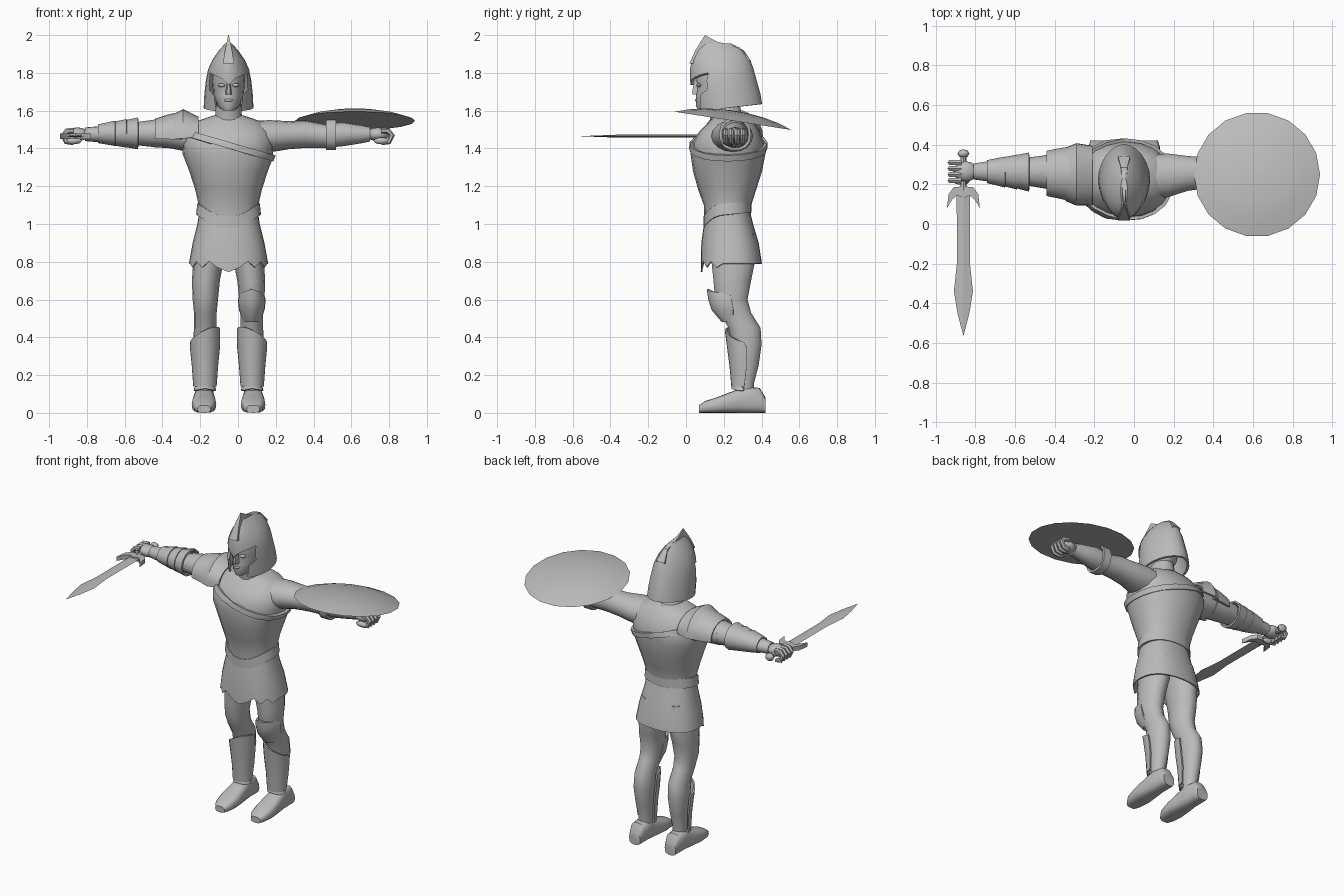
import bpy, bmesh, math
from mathutils import Vector, Matrix

if "Cube" in bpy.data.objects:
    bpy.data.objects.remove(bpy.data.objects["Cube"])

CX = -0.05  # body centre line
STEEL = bpy.data.materials.new("plain_grey")
STEEL.diffuse_color = (0.5, 0.5, 0.5, 1)
STEEL.use_nodes = True
STEEL.node_tree.nodes["Principled BSDF"].inputs["Base Color"].default_value = STEEL.diffuse_color


def finish(name, bm, thick=0, angle=38):
    bmesh.ops.recalc_face_normals(bm, faces=bm.faces)
    me = bpy.data.meshes.new(name)
    bm.to_mesh(me)
    bm.free()
    ob = bpy.data.objects.new(name, me)
    bpy.context.collection.objects.link(ob)
    me.materials.append(STEEL)
    bpy.ops.object.select_all(action='DESELECT')
    ob.select_set(True)
    bpy.context.view_layer.objects.active = ob
    if thick:
        m = ob.modifiers.new("thickness", 'SOLIDIFY')
        m.thickness, m.offset = thick, -1
        bpy.ops.object.modifier_apply(modifier=m.name)
    if angle:
        bpy.ops.object.shade_smooth_by_angle(angle=math.radians(angle))
    return ob


def loft(axis, rings, n=16, e=1.0, arc=None, shift=None, cap=True, grow=0):
    """Skin rings (t, centre a, radius a, centre b, radius b) along an axis."""
    bm = bmesh.new()
    a0, a1 = arc or (0, 360)
    rows = []
    for k, (t, ca, ra, cb, rb) in enumerate(rings):
        row = []
        for i in range(n + (1 if arc else 0)):
            g = math.radians(a0 + (a1 - a0) * i / n)
            c, s = math.cos(g), math.sin(g)
            a = ca + (ra + grow) * math.copysign(abs(c) ** e, c)
            b = cb + (rb + grow) * math.copysign(abs(s) ** e, s)
            u = t + (shift(k, i, c, s) if shift else 0)
            row.append(bm.verts.new({'Z': (a, b, u), 'X': (u, a, b), 'Y': (a, u, b)}[axis]))
        rows.append(row)
    for p, q in zip(rows, rows[1:]):
        for i in range(len(p) - (1 if arc else 0)):
            j = (i + 1) % len(p)
            bm.faces.new((p[i], p[j], q[j], q[i]))
    if cap and not arc:
        bm.faces.new(rows[0])
        bm.faces.new(rows[-1])
    return bm


def prism(pts, axis, lo, hi):
    """Extrude an outline along an axis."""
    put = {'X': lambda p, d: (d, p[0], p[1]), 'Y': lambda p, d: (p[0], d, p[1]),
           'Z': lambda p, d: (p[0], p[1], d)}[axis]
    bm = bmesh.new()
    f = bm.faces.new([bm.verts.new(put(p, lo)) for p in pts])
    r = bmesh.ops.extrude_face_region(bm, geom=[f])
    d = Vector(put((0, 0), hi - lo))
    bmesh.ops.translate(bm, vec=d, verts=[v for v in r['geom'] if isinstance(v, bmesh.types.BMVert)])
    return bm


def ball(name, loc, size, seg=12):
    bm = bmesh.new()
    bmesh.ops.create_uvsphere(bm, u_segments=seg, v_segments=8, radius=1,
                              matrix=Matrix.Translation(loc) @ Matrix.Diagonal((*size, 1)))
    return finish(name, bm)


def cut(bm, point, normal):
    """Remove everything on the normal side of a plane."""
    bmesh.ops.bisect_plane(bm, geom=bm.verts[:] + bm.edges[:] + bm.faces[:],
                           plane_co=point, plane_no=normal, clear_outer=True)


# Torso, neck and slanted breastplate with its rim
TORSO = [(1.02, CX, .15, .22, .115), (1.10, CX, .15, .22, .118), (1.18, CX, .168, .218, .145),
         (1.28, CX, .20, .22, .175), (1.37, CX, .235, .222, .19), (1.43, CX, .24, .225, .19),
         (1.49, CX, .23, .23, .16), (1.54, CX, .18, .24, .12), (1.575, CX, .08, .235, .085)]
finish("torso", loft('Z', TORSO, 20, .9))
finish("neck", loft('Z', [(1.53, CX, .095, .23, .10), (1.58, CX, .07, .21, .085), (1.68, CX, .065, .19, .085)]))
plate = loft('Z', TORSO, 20, .9, cap=False, grow=.008)
cut(plate, (CX, 0, 1.425), (.29, 0, 1))
finish("breastplate", plate, .008)
rim = loft('Z', TORSO, 20, .9, cap=False, grow=.017)
cut(rim, (CX, 0, 1.435), (.29, 0, 1))
cut(rim, (CX, 0, 1.40), (-.29, 0, -1))
finish("breastplate_rim", rim, .016)

# Belt dipping to a point at the front
dip = lambda k, i, c, s: -.06 * max(0, -s) ** 3 + .012 * s
finish("belt", loft('Z', [(1.05, CX, .172, .22, .128), (1.11, CX, .165, .22, .128)],
                    24, .9, shift=dip, cap=False), .02)


# Skirt with a ragged front hem
def hem(k, i, c, s):
    if k < 3 or s > -.3:
        return 0
    return -.045 if s < -.99 else (.012 if i % 2 else -.02)


finish("skirt", loft('Z', [(1.07, CX, .155, .22, .118), (1.0, CX, .165, .225, .13), (.90, CX, .19, .233, .152),
                           (.79, CX, .21, .24, .162)], 28, .85, shift=hem, cap=False), .008)

# Legs, feet and shin guards, mirrored about the centre line
LEG = [(.95, .085, .08, .24, .12), (.80, .107, .08, .25, .118), (.70, .12, .074, .245, .102),
       (.60, .123, .067, .24, .088), (.53, .123, .06, .262, .085), (.45, .123, .06, .31, .087),
       (.36, .125, .063, .322, .08), (.25, .125, .052, .32, .066), (.16, .125, .044, .31, .052),
       (.07, .125, .044, .31, .05)]
FOOT = [(.068, .034, .04), (.10, .054, .062), (.17, .065, .085), (.24, .06, .112),
        (.31, .052, .14), (.39, .05, .132), (.422, .04, .08)]
SHIN = [(.14, .125, .052, .305, .055), (.25, .125, .06, .315, .075), (.35, .125, .07, .312, .085),
        (.41, .124, .069, .30, .085)]
for s, side in ((-1, "right"), (1, "left")):
    move = lambda rings: [(z, CX + s * o, r, y, q) for z, o, r, y, q in rings]
    finish(side + "_leg", loft('Z', move(LEG), 14))
    finish(side + "_foot", loft('Y', [(y, CX + s * .13, r, h / 2, h / 2) for y, r, h in FOOT], 16, .7))
    peak = lambda k, i, c, sn: (-.035 * s * c + .03 * max(0, -sn)) if k == 3 else 0
    finish(side + "_shin_guard", loft('Z', move(SHIN), 12, arc=(175, 365), shift=peak), .01)
    ankle = [(.13, CX + s * .125, .06, .305, .065), (.15, CX + s * .125, .055, .305, .06)]
    finish(side + "_ankle_band", loft('Z', ankle, 10, arc=(180, 360),
                                      shift=lambda k, i, c, sn: -.012 * abs(c)), .012)
KX = CX + .123
finish("knee_guard", loft('Z', [(.48, KX, .045, .25, .06), (.545, KX, .068, .25, .115), (.60, KX, .074, .24, .122),
                                (.655, KX, .062, .23, .12)], 10, arc=(180, 360),
                          shift=lambda k, i, c, s: -.02 * abs(c) if k == 3 else 0), .015)

# Arms stretched out sideways
finish("left_arm", loft('X', [(.06, .24, .11, 1.46, .085), (.17, .245, .11, 1.465, .085), (.27, .255, .088, 1.47, .074),
                              (.36, .258, .078, 1.475, .072), (.46, .26, .064, 1.465, .062),
                              (.55, .26, .07, 1.475, .064), (.64, .26, .05, 1.475, .05), (.70, .26, .04, 1.475, .038)]))
finish("right_arm", loft('X', [(-.16, .24, .11, 1.46, .085), (-.28, .245, .11, 1.465, .08),
                               (-.38, .255, .085, 1.475, .07), (-.52, .26, .065, 1.475, .06),
                               (-.62, .26, .07, 1.475, .06), (-.74, .265, .05, 1.475, .042),
                               (-.81, .265, .04, 1.475, .036)]))


# Hands: palm, four curled fingers and a thumb
def hand(side, x0, d, y0):
    ball(side + "_palm", (x0 + d * .05, y0, 1.475), (.062, .052, .036))
    for i in range(4):
        y = y0 - .045 + .03 * i
        path = [(.07, 1.495), (.105, 1.492), (.125, 1.47), (.11, 1.437), (.075, 1.432)]
        bm = bmesh.new()
        rows = []
        for k, (u, z) in enumerate(path):
            g = math.radians((90, 60, 0, -60, -100)[k])
            rows.append([bm.verts.new((x0 + d * (u + .015 * math.cos(t) * math.cos(g)),
                                       y + .014 * math.sin(t), z + .015 * math.cos(t) * math.sin(g)))
                         for t in [j * math.tau / 6 for j in range(6)]])
        for p, q in zip(rows, rows[1:]):
            for j in range(6):
                bm.faces.new((p[j], p[j - 1], q[j - 1], q[j]))
        bm.faces.new(rows[0])
        bm.faces.new(rows[-1])
        finish(f"{side}_finger_{i + 1}", bm, angle=50)
    ball(side + "_thumb", (x0 + d * .07, y0 - .05, 1.44), (.042, .018, .018), 8)


hand("left", .69, 1, .255)
hand("right", -.80, -1, .265)

# Overlapping arm guards, each flared at the end nearest the shoulder
for i, (x0, x1, r0, r1) in enumerate([(-.36, -.46, .092, .082), (-.44, -.53, .085, .072), (-.53, -.61, .098, .08),
                                      (-.59, -.67, .088, .07), (-.65, -.74, .078, .058)]):
    finish(f"arm_guard_{i + 1}", loft('X', [(x0, .262, r0, 1.48, r0 * .86), (x1, .264, r1, 1.478, r1 * .86)],
                                      12, cap=False), .012)

# Layered shoulder guard
for i, (rings, arc) in enumerate([
        ([(-.44, .255, .115, 1.465, .092), (-.37, .255, .13, 1.465, .115), (-.30, .25, .14, 1.465, .13)], (-8, 188)),
        ([(-.345, .25, .135, 1.46, .12), (-.29, .25, .158, 1.465, .143), (-.21, .245, .15, 1.47, .098)], (-5, 185))]):
    finish(f"shoulder_guard_{i + 1}", loft('X', rings, 12, arc=arc), .014, 25)

# Head, face and open helmet
finish("head", loft('Z', [(1.60, CX, .03, .10, .035), (1.625, CX, .058, .145, .092), (1.68, CX, .08, .18, .128),
                          (1.74, CX, .086, .19, .13), (1.765, CX, .088, .19, .14), (1.82, CX, .08, .19, .125)]))
nose = loft('Z', [(1.685, CX, .018, .06, .028), (1.70, CX, .016, .058, .03), (1.76, CX, .008, .062, .02)], 6)
finish("nose", nose)
ball("lips", (CX, .062, 1.655), (.026, .014, .009), 8)
for s in (-1, 1):
    ball("eye", (CX + s * .037, .068, 1.735), (.02, .012, .01), 8)
shell = [(1.615, CX, .132, .225, .178), (1.69, CX, .128, .212, .182), (1.76, CX, .12, .198, .176),
         (1.82, CX, .108, .19, .168), (1.87, CX, .085, .185, .155), (1.92, CX, .05, .18, .125),
         (1.955, CX, .018, .165, .075)]
bm = loft('Z', shell, 24, 1.08, cap=False, shift=lambda k, i, c, s: .02 * s if k == 0 else 0)
bm.verts.ensure_lookup_table()
bm.faces.new(bm.verts[-24:])
helmet = finish("helmet", bm, .014, 0)
outline = [(-.098, 1.80), (-.03, 1.765), (0, 1.735), (.03, 1.765), (.098, 1.80), (.102, 1.71),
           (.075, 1.68), (.06, 1.55), (-.06, 1.55), (-.075, 1.68), (-.102, 1.71)]
cutter = finish("face_cutter", prism([(CX + x, z) for x, z in outline], 'Y', -.1, .16), angle=0)
cutter.hide_render = True
bpy.context.view_layer.objects.active = helmet
helmet.select_set(True)
m = helmet.modifiers.new("face_opening", 'BOOLEAN')
m.object, m.operation, m.solver = cutter, 'DIFFERENCE', 'EXACT'
bpy.ops.object.modifier_apply(modifier=m.name)
bpy.data.objects.remove(cutter)
bpy.ops.object.shade_smooth_by_angle(angle=math.radians(35))
bm = prism([(.018, 1.85), (.05, 1.92), (.10, 2.0), (.165, 1.965), (.285, 1.935), (.34, 1.87),
            (.315, 1.84), (.2, 1.85)], 'X', CX - .03, CX + .03)
for v in bm.verts:  # taper the crest to a sharp ridge
    v.co.x = CX + (v.co.x - CX) * min(1, max(.06, (2.0 - v.co.z) / .13))
finish("helmet_crest", bm, angle=30)

# Domed round shield, tilted forward, with its forearm strap
R = .318
bm = loft('Z', [(-.004, 0, R, 0, R), (.022, 0, R * .75, 0, R * .75), (.038, 0, R * .5, 0, R * .5),
                (.047, 0, R * .25, 0, R * .25), (.05, 0, .01, 0, .01)], 18)
bm.transform(Matrix.Translation((.62, .25, 1.55)) @ Matrix.Rotation(-.155, 4, 'X'))
finish("shield", bm, angle=30)
finish("shield_strap", loft('X', [(.465, .26, .085, 1.475, .085), (.52, .26, .085, 1.475, .085)],
                            14, .85, cap=False), .014)

# Sword: leaf blade, curved guard, grip and pommel
SX, SZ = -.86, 1.465
half = [(.034, .18), (.033, -.20), (.048, -.34), (.03, -.45)]
bm = bmesh.new()
rim = [bm.verts.new((SX + x, y, SZ)) for x, y in half + [(0, -.565)] + [(-x, y) for x, y in half[::-1]]]
for dz in (.008, -.008):
    a, b = bm.verts.new((SX, .18, SZ + dz)), bm.verts.new((SX, -.36, SZ + dz))
    for f in ((0, 1, a), (1, 2, b, a), (2, 3, b), (3, 4, b), (4, 5, b), (5, 6, b), (6, 7, a, b), (7, 8, a)):
        bm.faces.new([rim[v] if isinstance(v, int) else v for v in f])
finish("sword_blade", bm, angle=10)
guard = [(0, .19), (.05, .185), (.075, .15), (.083, .08), (.055, .125), (.03, .145), (0, .13)]
finish("sword_guard", prism([(SX + x, y) for x, y in guard] + [(SX - x, y) for x, y in guard[-2:0:-1]],
                            'Z', SZ - .014, SZ + .014))
finish("sword_grip", loft('Y', [(.17, SX, .016, SZ, .016), (.345, SX, .016, SZ, .016)], 8))
ball("sword_pommel", (SX, .355, SZ), (.03, .022, .025), 8)
